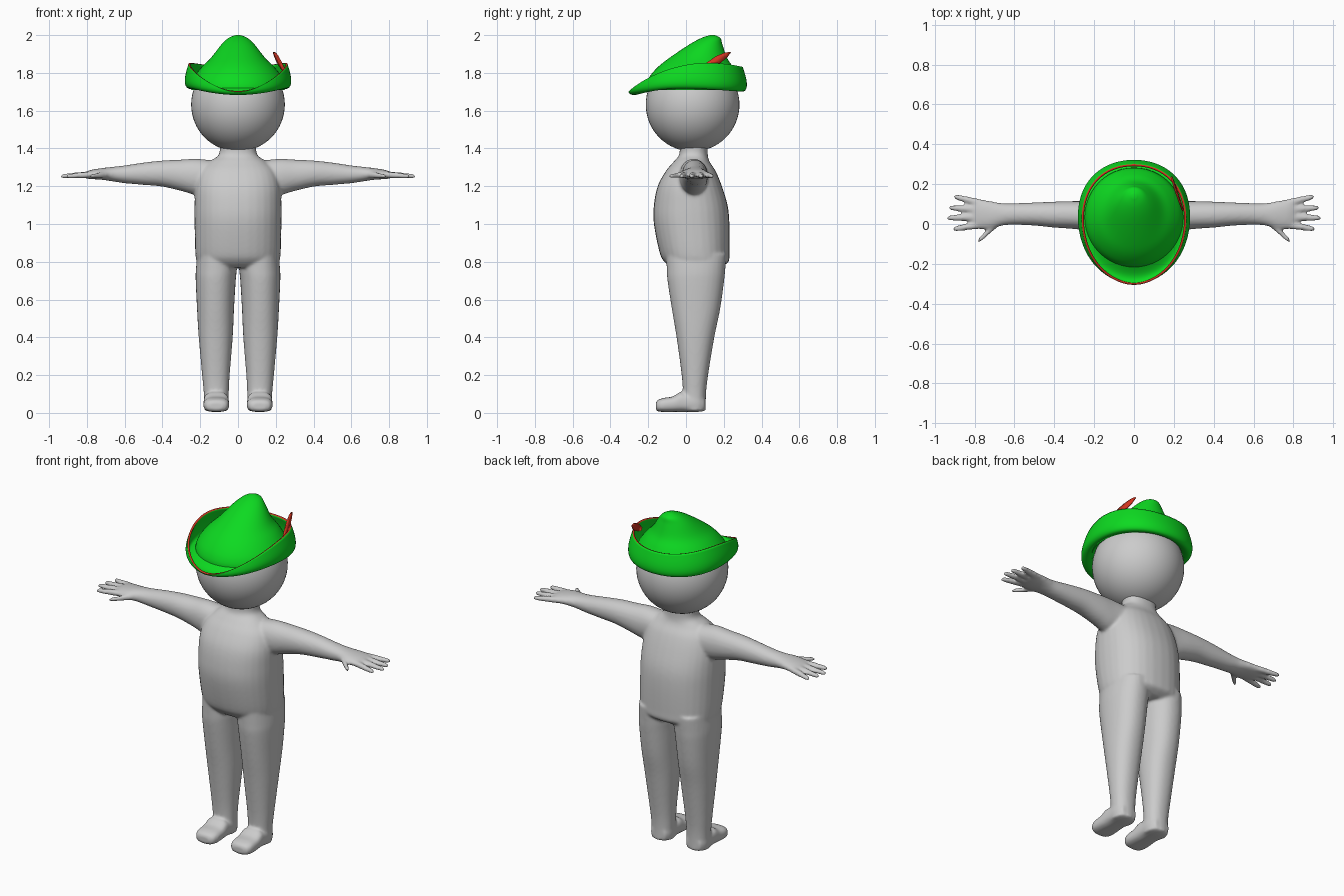
import bpy, bmesh, math
from mathutils import Vector

cube = bpy.data.objects.get("Cube")
if cube:
    bpy.data.objects.remove(cube)

X, Y, Z = Vector((1, 0, 0)), Vector((0, 1, 0)), Vector((0, 0, 1))


def material(name, rgb):
    m = bpy.data.materials.new(name)
    m.use_nodes = True
    m.diffuse_color = (*rgb, 1)
    m.node_tree.nodes["Principled BSDF"].inputs["Base Color"].default_value = (*rgb, 1)
    return m


grey = material("body grey", (0.6, 0.6, 0.6))
green = material("felt green", (0.004, 0.7, 0.015))
red = material("trim red", (0.65, 0.035, 0.015))


def finish(bm, name, *mats):
    bmesh.ops.recalc_face_normals(bm, faces=bm.faces)
    for f in bm.faces:
        f.smooth = True
    mesh = bpy.data.meshes.new(name)
    bm.to_mesh(mesh)
    bm.free()
    ob = bpy.data.objects.new(name, mesh)
    bpy.context.collection.objects.link(ob)
    for m in mats:
        mesh.materials.append(m)
    return ob


def spline(rows, steps=5):
    """Catmull-Rom interpolation of rows of numbers."""
    pad = [rows[0], *rows, rows[-1]]
    out = []
    for a, b, c, d in zip(pad, pad[1:], pad[2:], pad[3:]):
        for k in range(steps):
            t = k / steps
            out.append([0.5 * (2*q + (r-p)*t + (2*p - 5*q + 4*r - s)*t*t
                               + (3*q - p - 3*r + s)*t**3)
                        for p, q, r, s in zip(a, b, c, d)])
    return out + [list(rows[-1])]


def loft(bm, rows, u, v, power=2.0, n=32):
    """Skin rounded rings; each row is centre x, y, z and radii along u, v."""
    def squash(t):
        return math.copysign(abs(t) ** (2 / power), t)
    rings = []
    for x, y, z, a, b in spline(rows):
        ring = []
        for i in range(n):
            t = 2 * math.pi * i / n
            p = Vector((x, y, z)) + u * a * squash(math.cos(t)) + v * b * squash(math.sin(t))
            ring.append(bm.verts.new(p))
        rings.append(ring)
    for r, s in zip(rings, rings[1:]):
        for i in range(n):
            j = (i + 1) % n
            bm.faces.new((r[i], r[j], s[j], s[i]))
    bm.faces.new(rings[0])
    bm.faces.new(rings[-1])


# Torso and neck: height, depth centre, half width, half depth
bm = bmesh.new()
torso = [(.77, .05, .17, .13), (.80, .055, .215, .17), (.85, .045, .226, .185),
         (1.0, .03, .23, .2), (1.1, .025, .23, .195), (1.2, .02, .225, .17),
         (1.28, .025, .2, .132), (1.33, .03, .15, .095), (1.37, .04, .1, .075),
         (1.44, .04, .1, .075)]
loft(bm, [(0, y, z, a, b) for z, y, a, b in torso], X, Y, 2.3)

legs = [(.84, .115, .055, .1, .16), (.76, .115, .053, .108, .155),
        (.7, .118, .052, .106, .15), (.55, .119, .053, .098, .128),
        (.4, .118, .05, .09, .1), (.2, .117, .047, .073, .07),
        (.1, .115, .045, .066, .061), (.01, .115, .045, .063, .06)]
feet = [(.1, .045, .045, .035), (.06, .053, .065, .048), (0, .055, .066, .05),
        (-.03, .058, .067, .053), (-.07, .046, .068, .041), (-.12, .042, .068, .037),
        (-.15, .038, .056, .03), (-.16, .036, .036, .02)]
arms = [(.12, .04, 1.25, .08, .085), (.22, .04, 1.25, .075, .095),
        (.3, .045, 1.258, .07, .083), (.4, .047, 1.267, .065, .069),
        (.5, .05, 1.266, .058, .059), (.6, .05, 1.263, .054, .047),
        (.66, .048, 1.264, .056, .039), (.72, .045, 1.265, .07, .031),
        (.78, .05, 1.262, .075, .024), (.81, .052, 1.258, .065, .016)]
# Fingers and thumb: base x, y and tip x, y
fingers = [(.77, .105, .905, .138), (.78, .072, .93, .082), (.78, .035, .94, .03),
           (.77, -.003, .91, -.026), (.69, .0, .785, -.088)]

for s in (1, -1):
    loft(bm, [(s * x, y, z, a, b) for z, x, y, a, b in legs], X, Y, 2.2)
    loft(bm, [(s * .115, y, z, a, b) for y, z, a, b in feet], X, Z, 2.8)
    loft(bm, [(s * x, y, z, a, b) for x, y, z, a, b in arms], Y, Z, 2.1)
    for x0, y0, x1, y1 in fingers:
        rows = [(s * (x0 + (x1 - x0) * t), y0 + (y1 - y0) * t, 1.262 - .01 * t, r * 1.1, r)
                for t, r in ((0, .018), (.5, .016), (.88, .013), (.97, .009), (1, .003))]
        loft(bm, rows, Y, Z, n=16)

# Blend the limbs into one soft skin
body = finish(bm, "body", grey)
skin = body.modifiers.new("skin", "REMESH")
skin.mode = "VOXEL"
skin.voxel_size = 0.008
skin.use_smooth_shade = True
soft = body.modifiers.new("soften", "SMOOTH")
soft.factor = 0.5
soft.iterations = 8

# Head
bm = bmesh.new()
bmesh.ops.create_uvsphere(bm, u_segments=48, v_segments=32, radius=0.248)
bmesh.ops.translate(bm, vec=(0, .035, 1.632), verts=bm.verts)
finish(bm, "head", grey)

# Hat crown, leaning back
bm = bmesh.new()
crown = [(1.71, .033, .247, .25), (1.74, .035, .247, .248), (1.78, .042, .232, .235),
         (1.83, .05, .193, .2), (1.88, .065, .143, .152), (1.95, .105, .088, .088),
         (1.985, .132, .05, .05), (2.0, .14, .012, .012)]
loft(bm, [(0, y, z, a, b) for z, y, a, b in crown], X, Y, n=48)
bmesh.ops.delete(bm, geom=[f for f in bm.faces if f.calc_center_median().z < 1.7101],
                 context="FACES")
finish(bm, "hat_crown", green)

# Hat brim, half outlines from front to back: lower fold and upturned edge
fold = [(0, -.28, 1.68), (.16, -.235, 1.69), (.255, -.12, 1.712), (.287, .04, 1.712),
        (.258, .19, 1.70), (.155, .295, 1.69), (0, .33, 1.69)]
edge = [(0, -.32, 1.685), (.14, -.262, 1.735), (.235, -.14, 1.805), (.268, .03, 1.853),
        (.235, .175, 1.852), (.14, .275, 1.835), (0, .305, 1.827)]


def full_loop(half):
    return [Vector(p) for p in half] + [Vector((-x, y, z)) for x, y, z in half[-2:0:-1]]


bm = bmesh.new()
hub = Vector((0, .03, 0))
rings = [[], [], [], []]
for i, (f, e) in enumerate(zip(full_loop(fold), full_loop(edge))):
    a = i * math.pi / 6
    inner = Vector((.225 * math.sin(a), .033 - .228 * math.cos(a), 1.735))
    lower = hub + Vector(((f.x - hub.x) * .97, (f.y - hub.y) * .97, f.z))
    outer = f.lerp(e, .4)
    outer = hub + Vector(((outer.x - hub.x) * 1.05, (outer.y - hub.y) * 1.05, outer.z))
    for ring, p in zip(rings, (inner, lower, outer, e)):
        ring.append(bm.verts.new(p))
for r, s in zip(rings, rings[1:]):
    for i in range(len(r)):
        j = (i + 1) % len(r)
        bm.faces.new((r[i], r[j], s[j], s[i]))
brim = finish(bm, "hat_brim", green, red)
sub = brim.modifiers.new("round", "SUBSURF")
sub.levels = sub.render_levels = 3
felt = brim.modifiers.new("felt", "SOLIDIFY")
felt.thickness = 0.011
felt.offset = 0
felt.material_offset_rim = 1

# Feather tucked into the left side of the brim
bm = bmesh.new()
base, tip = Vector((.245, .07, 1.81)), Vector((.188, .237, 1.91))
wide = Vector((.01, -.5, .86))
left, right = [], []
for t, w in ((0, .008), (.3, .018), (.6, .022), (.85, .014), (1, .001)):
    p = base.lerp(tip, t)
    left.append(bm.verts.new(p + wide * w))
    right.append(bm.verts.new(p - wide * w))
for i in range(len(left) - 1):
    bm.faces.new((left[i], right[i], right[i + 1], left[i + 1]))
feather = finish(bm, "feather", red)
thick = feather.modifiers.new("thickness", "SOLIDIFY")
thick.thickness = 0.008
thick.offset = 0
